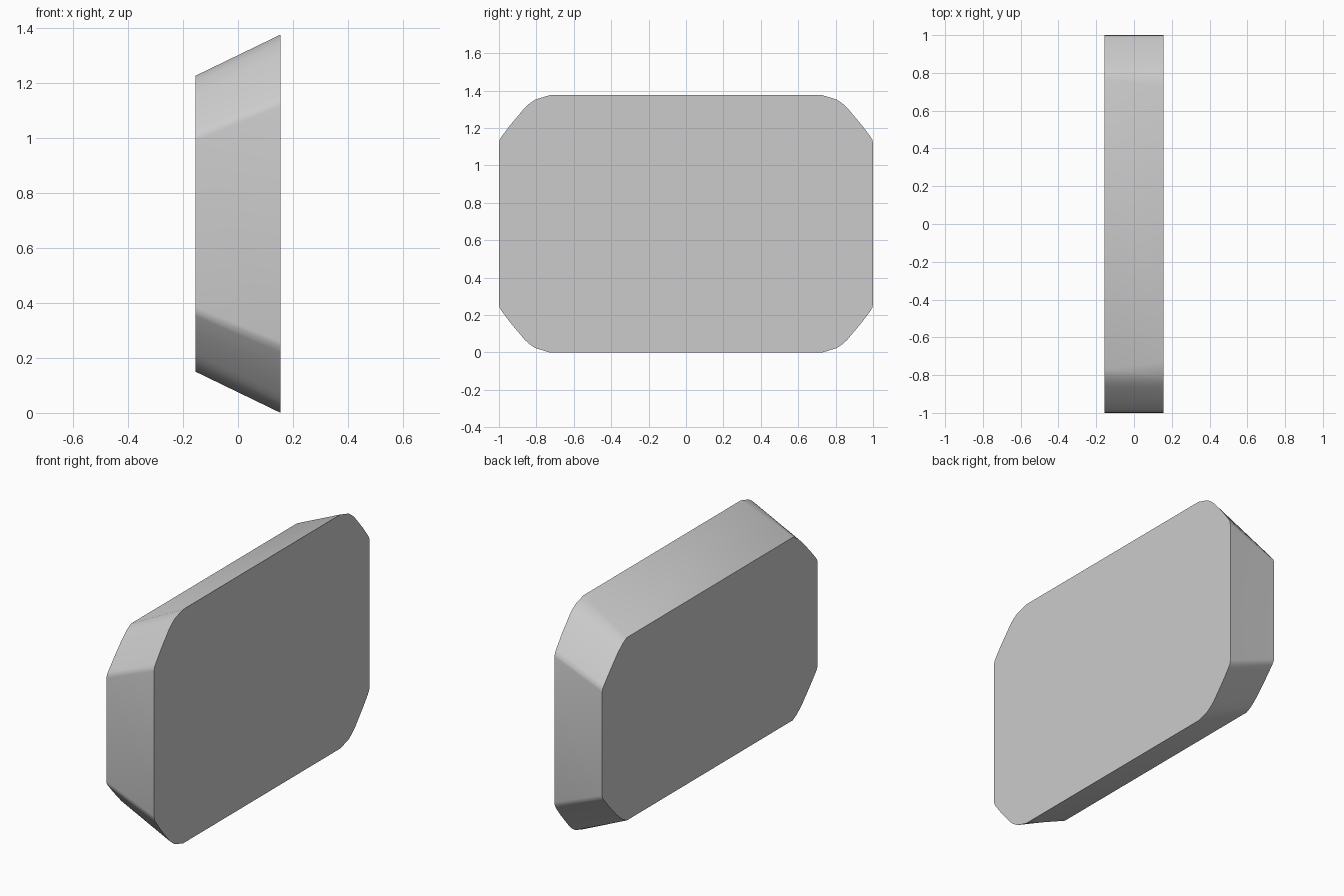
import bpy, bmesh, math

if "Cube" in bpy.data.objects:
    bpy.data.objects.remove(bpy.data.objects["Cube"])

MID_Z = 0.6875

# Corner curves as (y, z) insets from the square corner
FRONT_CORNER = [(0.27, 0), (0.195, 0.023), (0.165, 0.043), (0.14, 0.065),
                (0.06, 0.16), (0.015, 0.22), (0.003, 0.24), (0, 0.26)]
BACK_CORNER = [(0.23, 0), (0.195, 0.018), (0.165, 0.042), (0.138, 0.066),
               (0.06, 0.15), (0.015, 0.202), (0.003, 0.218), (0, 0.235)]


def outline(bm, x, half_height, corner):
    """Full rounded-rectangle loop mirrored from one corner."""
    quarter = [(1 - a, half_height - b) for a, b in corner]
    right = quarter + [(y, -z) for y, z in reversed(quarter)]
    loop = right + [(-y, z) for y, z in reversed(right)]
    # left half runs bottom to top
    loop = right + [(-y, -z) for y, z in right]
    return [bm.verts.new((x, y, MID_Z + z)) for y, z in loop]


# Tapered slab: tall face at +x, shorter face at -x
bm = bmesh.new()
tall = outline(bm, 0.155, 0.6875, FRONT_CORNER)
short = outline(bm, -0.155, 0.5375, BACK_CORNER)
n = len(tall)
bm.faces.new(tall)
bm.faces.new(short)
for i in range(n):
    j = (i + 1) % n
    bm.faces.new((tall[i], tall[j], short[j], short[i]))
bmesh.ops.recalc_face_normals(bm, faces=bm.faces)

mesh = bpy.data.meshes.new("tapered_slab")
bm.to_mesh(mesh)
bm.free()
slab = bpy.data.objects.new("tapered_slab", mesh)
bpy.context.collection.objects.link(slab)

# Smooth corners, crisp rims
bpy.context.view_layer.objects.active = slab
slab.select_set(True)
bpy.ops.object.shade_smooth_by_angle(angle=math.radians(30))
